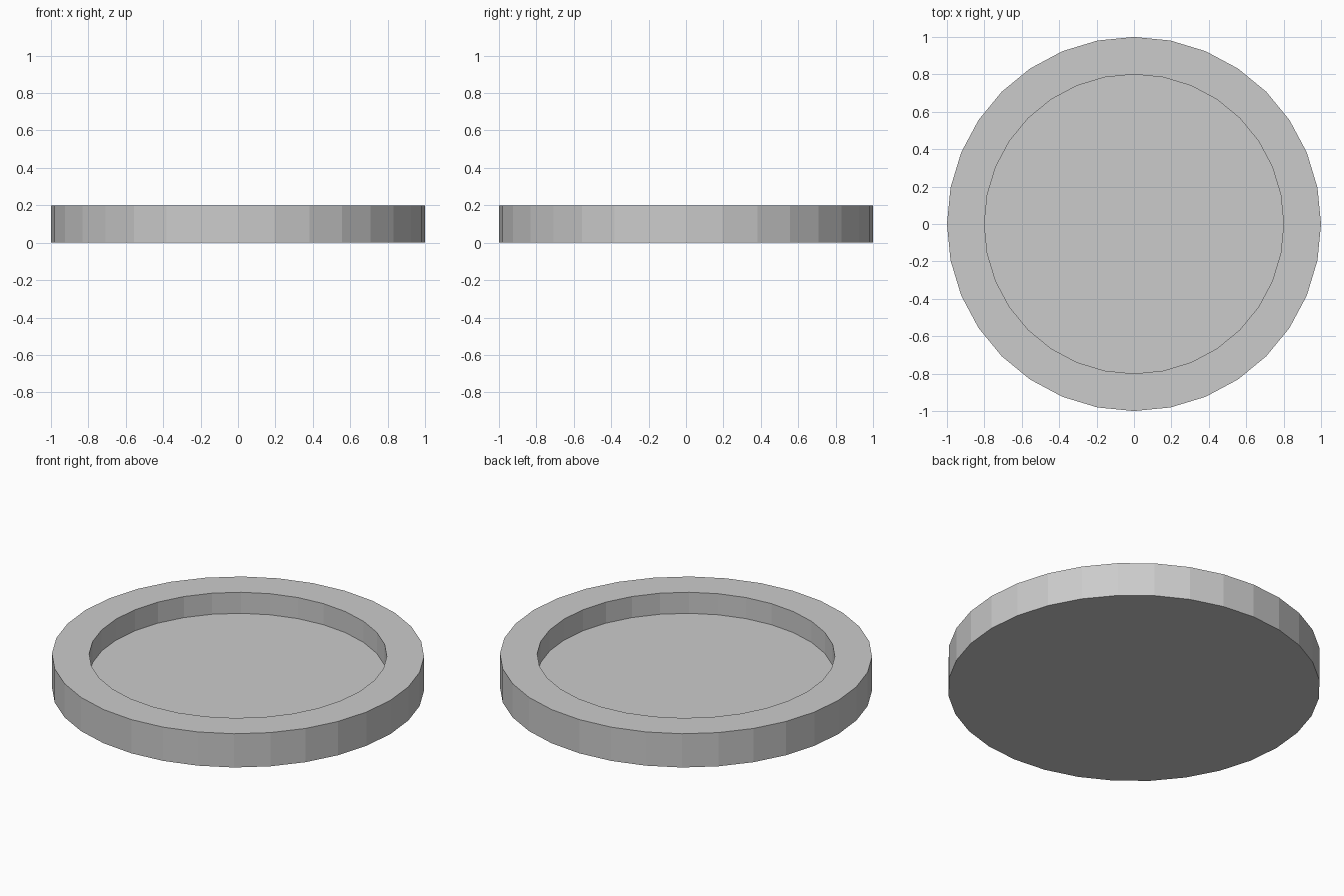
import bpy, bmesh
from math import cos, sin, tau

if "Cube" in bpy.data.objects:
    bpy.data.objects.remove(bpy.data.objects["Cube"])

SIDES = 32
# Profile (radius, height): underside edge, outer wall, rim, inner wall
PROFILE = [(1.0, 0.0), (1.0, 0.2), (0.8, 0.2), (0.8, 0.075)]

bm = bmesh.new()
rings = [[bm.verts.new((r * cos(tau * i / SIDES), r * sin(tau * i / SIDES), z))
          for i in range(SIDES)] for r, z in PROFILE]

# Walls and rim
for a, b in zip(rings, rings[1:]):
    for i in range(SIDES):
        j = (i + 1) % SIDES
        bm.faces.new((a[i], a[j], b[j], b[i]))

# Underside and recessed floor
bm.faces.new(rings[0][::-1])
bm.faces.new(rings[-1])

mesh = bpy.data.meshes.new("round_tray")
bm.to_mesh(mesh)
bm.free()
tray = bpy.data.objects.new("round_tray", mesh)
bpy.context.collection.objects.link(tray)
